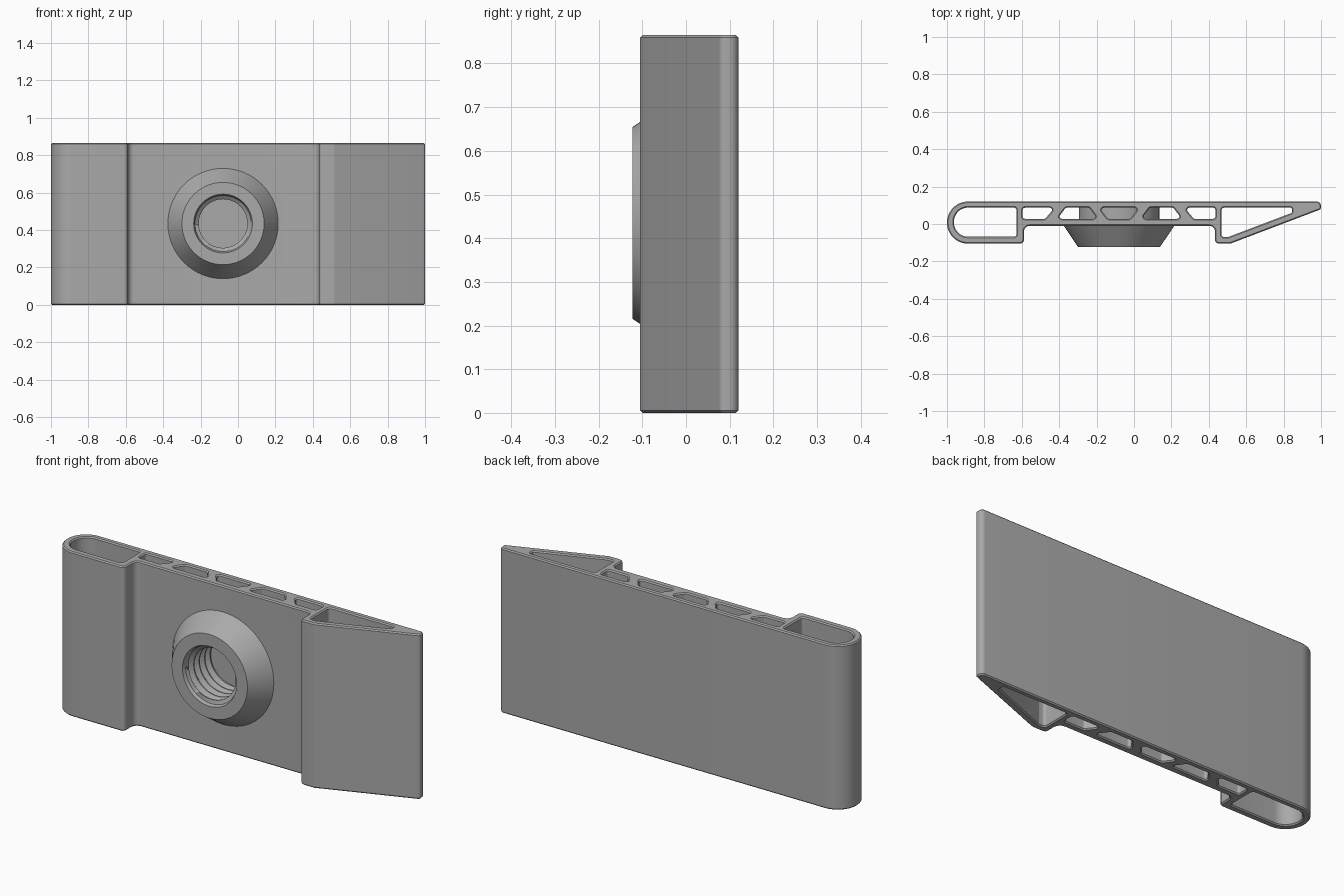
import bpy, bmesh, math
from mathutils import Vector

cube = bpy.data.objects.get("Cube")
if cube:
    bpy.data.objects.remove(cube, do_unlink=True)

H, CHAMFER = 0.865, 0.006
BOSS_X, BOSS_Z = -0.08, 0.435

grey = bpy.data.materials.new("grey_plastic")
grey.use_nodes = True
grey.diffuse_color = (0.4, 0.4, 0.4, 1)
grey.node_tree.nodes["Principled BSDF"].inputs["Base Color"].default_value = (0.4, 0.4, 0.4, 1)


def make_object(name, bm):
    bmesh.ops.recalc_face_normals(bm, faces=bm.faces)
    mesh = bpy.data.meshes.new(name)
    bm.to_mesh(mesh)
    bm.free()
    mesh.materials.append(grey)
    obj = bpy.data.objects.new(name, mesh)
    bpy.context.collection.objects.link(obj)
    return obj


def activate(obj):
    bpy.ops.object.select_all(action='DESELECT')
    obj.select_set(True)
    bpy.context.view_layer.objects.active = obj


def rounded(corners):
    """Turn (x, y, radius) corners into a filleted outline."""
    out = []
    for i, (x, y, r) in enumerate(corners):
        p = Vector((x, y))
        a = (Vector(corners[i - 1][:2]) - p).normalized()
        b = (Vector(corners[(i + 1) % len(corners)][:2]) - p).normalized()
        half = a.angle(b) / 2
        centre = p + (a + b).normalized() * (r / math.sin(half))
        start = p + a * (r / math.tan(half)) - centre
        end = p + b * (r / math.tan(half)) - centre
        steps = 16 if r > 0.05 else 6
        sweep = start.angle(end)
        for k in range(steps + 1):
            t = k / steps
            out.append(centre + (start * math.sin((1 - t) * sweep)
                                 + end * math.sin(t * sweep)) / math.sin(sweep))
    return out


def oriented(pts, ccw):
    area = sum(pts[i - 1].x * p.y - p.x * pts[i - 1].y for i, p in enumerate(pts))
    return pts if (area > 0) == ccw else pts[::-1]


def inset(pts, d):
    """Move an outline towards the solid, which lies on its left."""
    out = []
    for i, p in enumerate(pts):
        e = (p - pts[i - 1]).normalized()
        f = (pts[(i + 1) % len(pts)] - p).normalized()
        n = Vector((-e.y - f.y, e.x + f.x)).normalized()
        out.append(p + n * d / max(0.5, n.dot(Vector((-e.y, e.x)))))
    return out


# Outer outline: rounded tube, thin panel, wedge
outer = rounded([
    (-1, -0.105, 0.112), (-0.588, -0.105, 0.022), (-0.588, -0.01, 0.03),
    (0.433, -0.01, 0.03), (0.433, -0.105, 0.022), (0.515, -0.105, 0.03),
    (1, 0.079, 0.014), (1, 0.12, 0.022), (-1, 0.12, 0.112)])

# Hollow tube, hollow wedge and the truss cells (left/right at the back, then at the front)
holes = [
    rounded([(-0.963, -0.068, 0.077), (-0.628, -0.068, 0.015),
             (-0.628, 0.088, 0.015), (-0.963, 0.088, 0.077)]),
    rounded([(0.468, -0.07, 0.015), (0.502, -0.07, 0.01),
             (0.845, 0.06, 0.01), (0.845, 0.088, 0.01), (0.468, 0.088, 0.015)])]
for b0, b1, f0, f1 in [(-0.595, -0.425, -0.595, -0.475), (-0.365, -0.24, -0.41, -0.195),
                       (-0.185, 0.025, -0.14, -0.02), (0.085, 0.21, 0.04, 0.255),
                       (0.27, 0.435, 0.32, 0.435)]:
    holes.append(rounded([(b0, 0.087, 0.012), (b1, 0.087, 0.012),
                          (f1, 0.028, 0.012), (f0, 0.028, 0.012)]))

# Extrude the section with chamfered ends
bm = bmesh.new()
caps = {0: [], 3: []}
for n, pts in enumerate([outer] + holes):
    pts = oriented(pts, n == 0)
    small = inset(pts, CHAMFER)
    rings = [[bm.verts.new((p.x, p.y, z)) for p in loop] for loop, z in
             ((small, 0), (pts, CHAMFER), (pts, H - CHAMFER), (small, H))]
    for lower, upper in zip(rings, rings[1:]):
        for i in range(len(pts)):
            bm.faces.new((lower[i - 1], lower[i], upper[i], upper[i - 1]))
    for level in caps:
        ring = rings[level]
        caps[level] += [bm.edges.get((ring[i - 1], ring[i])) for i in range(len(ring))]
for level, edges in caps.items():
    bmesh.ops.triangle_fill(bm, edges=edges, use_beauty=True,
                            normal=(0, 0, -1 if level == 0 else 1))
body = make_object("hollow_panel", bm)


def lathe(name, rings, segments=64):
    """Each ring maps an angle to (radius, y) around the boss axis."""
    bm = bmesh.new()
    grid = []
    for ring in rings:
        row = []
        for k in range(segments + 1):
            t = k / segments
            r, y = ring(t)
            a = t * math.tau
            row.append(bm.verts.new((BOSS_X + r * math.cos(a), y, BOSS_Z + r * math.sin(a))))
        grid.append(row)
    for lo, hi in zip(grid, grid[1:]):
        for k in range(segments):
            bm.faces.new((lo[k], lo[k + 1], hi[k + 1], hi[k]))
    bmesh.ops.remove_doubles(bm, verts=bm.verts, dist=0.00005)
    return make_object(name, bm)


def flat(r, y):
    return lambda t: (r, y)


# Open the panel behind the boss
cutter = lathe("boss_cutter", [flat(0, -0.06), flat(0.2, -0.06), flat(0.2, 0.1), flat(0, 0.1)])
cutter.hide_render = True
activate(body)
mod = body.modifiers.new("boss_opening", 'BOOLEAN')
mod.operation, mod.solver, mod.object = 'DIFFERENCE', 'EXACT', cutter
bpy.ops.object.modifier_apply(modifier=mod.name)
bpy.data.objects.remove(cutter, do_unlink=True)

# Conical boss with a helical thread inside
Y0, Y1, PITCH, MAJOR, MINOR = -0.106, 0.085, 0.045, 0.15, 0.13


def thread(turn, phase, radius):
    def ring(t):
        y = Y0 + PITCH * (turn + phase + t)
        if y <= Y0 or y >= Y1:
            return MAJOR, min(max(y, Y0), Y1)
        return radius, y
    return ring


rings = [flat(0, 0.102), flat(0.215, 0.102), flat(0.215, -0.005), flat(0.295, -0.005),
         flat(0.295, -0.01), flat(0.22, -0.122), flat(0.157, -0.122), flat(MAJOR, Y0)]
for turn in range(-1, 5):
    for phase, radius in ((0, MAJOR), (0.35, MINOR), (0.5, MINOR), (0.85, MAJOR)):
        rings.append(thread(turn, phase, radius))
rings += [flat(MAJOR, Y1), flat(0, Y1)]
boss = lathe("threaded_boss", rings)

for obj in (body, boss):
    activate(obj)
    bpy.ops.object.shade_smooth_by_angle(angle=math.radians(30))
